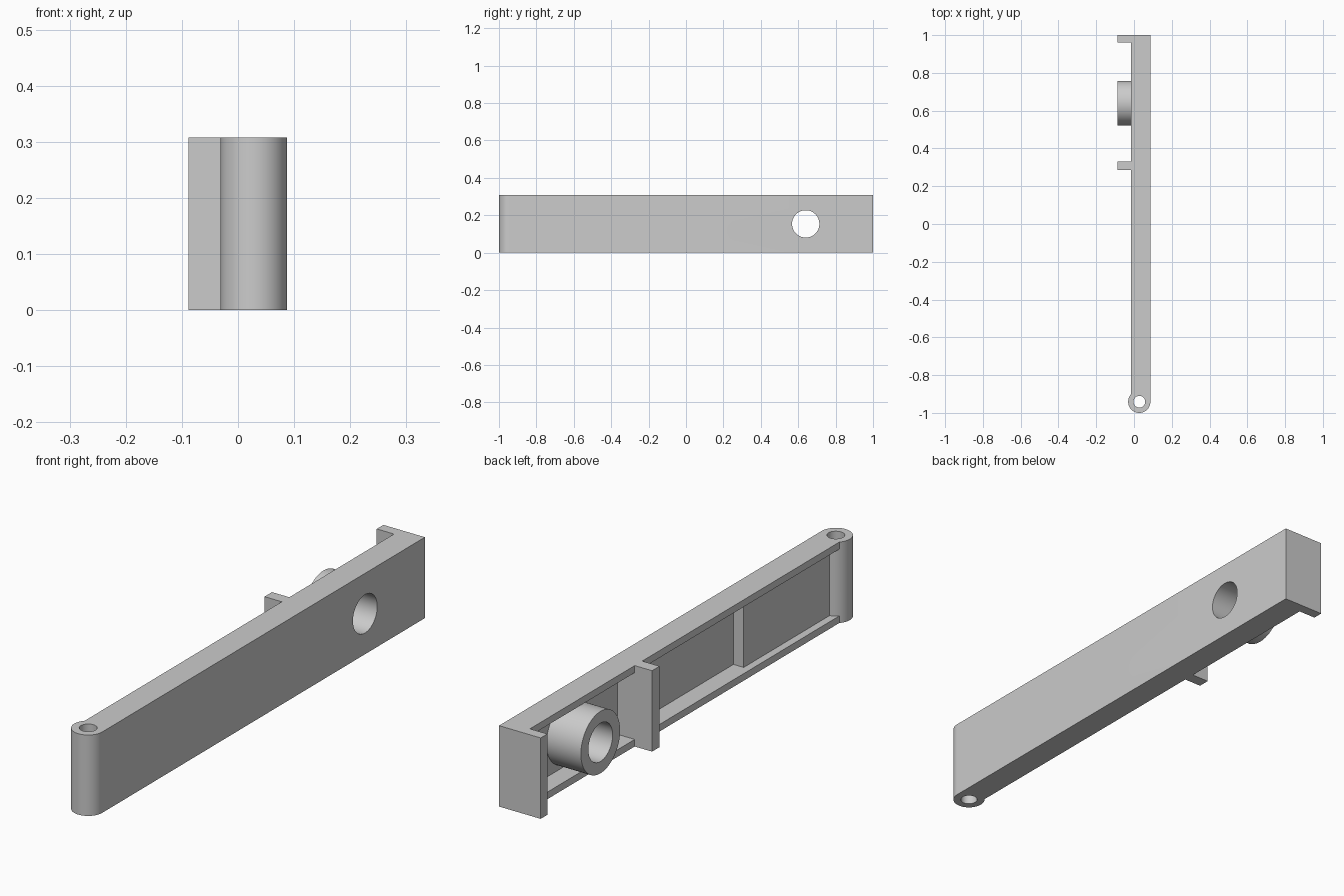
import bpy, bmesh, math
from mathutils import Matrix

cube = bpy.data.objects.get("Cube")
if cube:
    bpy.data.objects.remove(cube)

grey = bpy.data.materials.new("light grey")
grey.use_nodes = True
colour = (0.6, 0.6, 0.6, 1)
grey.diffuse_color = colour
grey.node_tree.nodes["Principled BSDF"].inputs["Base Color"].default_value = colour

HEIGHT, RIM = 0.308, 0.027
FRONT, BACK, TAB = 0.087, -0.015, -0.088      # x of main face, rim and tabs
PLATE, THICK = 0.057, 0.014                   # x of the two recessed floors
PX, PY, PR = 0.028, -0.941, 0.059             # pivot barrel


def finish(name, bm):
    bmesh.ops.recalc_face_normals(bm, faces=bm.faces[:])
    mesh = bpy.data.meshes.new(name)
    bm.to_mesh(mesh)
    bm.free()
    mesh.materials.append(grey)
    obj = bpy.data.objects.new(name, mesh)
    bpy.context.collection.objects.link(obj)
    return obj


def prism(name, points, z0, z1):
    bm = bmesh.new()
    face = bm.faces.new([bm.verts.new((x, y, z0)) for x, y in points])
    top = bmesh.ops.extrude_face_region(bm, geom=[face])["geom"]
    verts = [v for v in top if isinstance(v, bmesh.types.BMVert)]
    bmesh.ops.translate(bm, verts=verts, vec=(0, 0, z1 - z0))
    return finish(name, bm)


def cylinder(name, centre, radius, length, axis):
    bm = bmesh.new()
    turn = Matrix.Rotation(math.pi / 2, 4, 'Y') if axis == 'X' else Matrix()
    bmesh.ops.create_cone(bm, cap_ends=True, segments=64, radius1=radius, radius2=radius,
                          depth=length, matrix=Matrix.Translation(centre) @ turn)
    return finish(name, bm)


def combine(target, tool, operation):
    mod = target.modifiers.new(operation, 'BOOLEAN')
    mod.operation, mod.object, mod.solver = operation, tool, 'EXACT'
    result = target.evaluated_get(bpy.context.evaluated_depsgraph_get())
    mesh = bpy.data.meshes.new_from_object(result)
    target.modifiers.clear()
    target.data = mesh
    bpy.data.objects.remove(tool)


def arc(start, end, steps):
    angles = [start + (end - start) * i / steps for i in range(steps + 1)]
    return [(PX + PR * math.cos(a), PY + PR * math.sin(a)) for a in angles]


# Arm outline with rounded pivot end and two tabs
rim_angle = math.acos((BACK - PX) / PR)
floor_angle = math.acos((THICK - PX) / PR)
outline = [(FRONT, 1), (TAB, 1), (TAB, 0.96), (BACK, 0.96), (BACK, 0.33), (TAB, 0.33),
           (TAB, 0.285), (BACK, 0.285)] + arc(rim_angle, 2 * math.pi, 40)
arm = prism("lever_arm", outline, 0, HEIGHT)

# Recesses, the long one stepping up towards the pivot
short_recess = [(-0.2, 0.33), (PLATE, 0.33), (PLATE, 0.96), (-0.2, 0.96)]
curve = arc(floor_angle, rim_angle, 8)
long_recess = [(-0.2, 0.285), (PLATE, 0.285), (PLATE, -0.367), (THICK, -0.367)]
long_recess += curve + [(-0.2, curve[-1][1])]
for points in (short_recess, long_recess):
    combine(arm, prism("recess_cutter", points, RIM, HEIGHT - RIM), 'DIFFERENCE')

# Round boss, its bore, and the pivot hole
mid = HEIGHT / 2
boss = cylinder("boss", ((TAB + 0.072) / 2, 0.64, mid), 0.118, 0.072 - TAB, 'X')
combine(arm, boss, 'UNION')
combine(arm, cylinder("bore", (0, 0.64, mid), 0.073, 1, 'X'), 'DIFFERENCE')
combine(arm, cylinder("pivot_hole", (PX, PY, mid), 0.031, 1, 'Z'), 'DIFFERENCE')

bpy.ops.object.select_all(action='DESELECT')
arm.select_set(True)
bpy.context.view_layer.objects.active = arm
bpy.ops.object.shade_smooth_by_angle(angle=math.radians(30))
